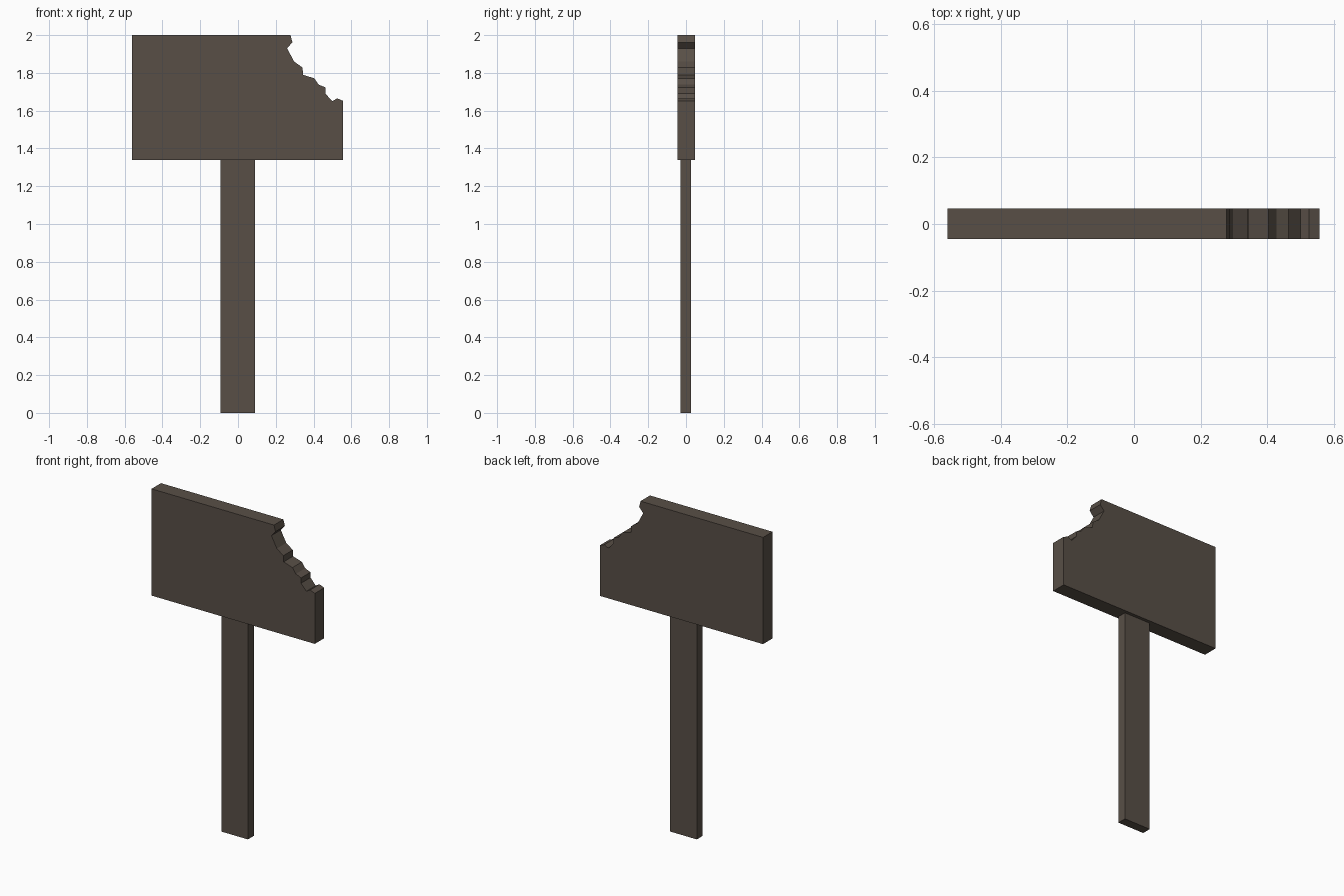
import bpy, bmesh

if "Cube" in bpy.data.objects:
    bpy.data.objects.remove(bpy.data.objects["Cube"])

wood = bpy.data.materials.new("weathered_wood")
wood.diffuse_color = (0.098, 0.078, 0.062, 1)
wood.use_nodes = True
wood.node_tree.nodes["Principled BSDF"].inputs["Base Color"].default_value = wood.diffuse_color


def extrude_profile(name, profile, y0, y1):
    """Extrude an (x, z) outline from the front y0 to the back y1."""
    bm = bmesh.new()
    face = bm.faces.new([bm.verts.new((x, y0, z)) for x, z in profile])
    res = bmesh.ops.extrude_face_region(bm, geom=[face], use_keep_orig=True)
    verts = [g for g in res["geom"] if isinstance(g, bmesh.types.BMVert)]
    bmesh.ops.translate(bm, verts=verts, vec=(0, y1 - y0, 0))
    bmesh.ops.recalc_face_normals(bm, faces=bm.faces)
    mesh = bpy.data.meshes.new(name)
    bm.to_mesh(mesh)
    bm.free()
    mesh.materials.append(wood)
    obj = bpy.data.objects.new(name, mesh)
    bpy.context.collection.objects.link(obj)
    return obj


# Sign board with a jagged broken corner
broken_edge = [(0.557, 1.652), (0.525, 1.665), (0.499, 1.65), (0.463, 1.69),
               (0.463, 1.723), (0.427, 1.738), (0.404, 1.771), (0.344, 1.79),
               (0.342, 1.828), (0.297, 1.86), (0.26, 1.93), (0.288, 1.962),
               (0.278, 2.0)]
extrude_profile("sign_board",
                [(-0.56, 2.0), (-0.56, 1.34), (0.557, 1.34)] + broken_edge,
                -0.045, 0.047)

# Post standing under the board
extrude_profile("post", [(-0.093, 0), (0.089, 0), (0.089, 1.34), (-0.093, 1.34)],
                -0.03, 0.027)
